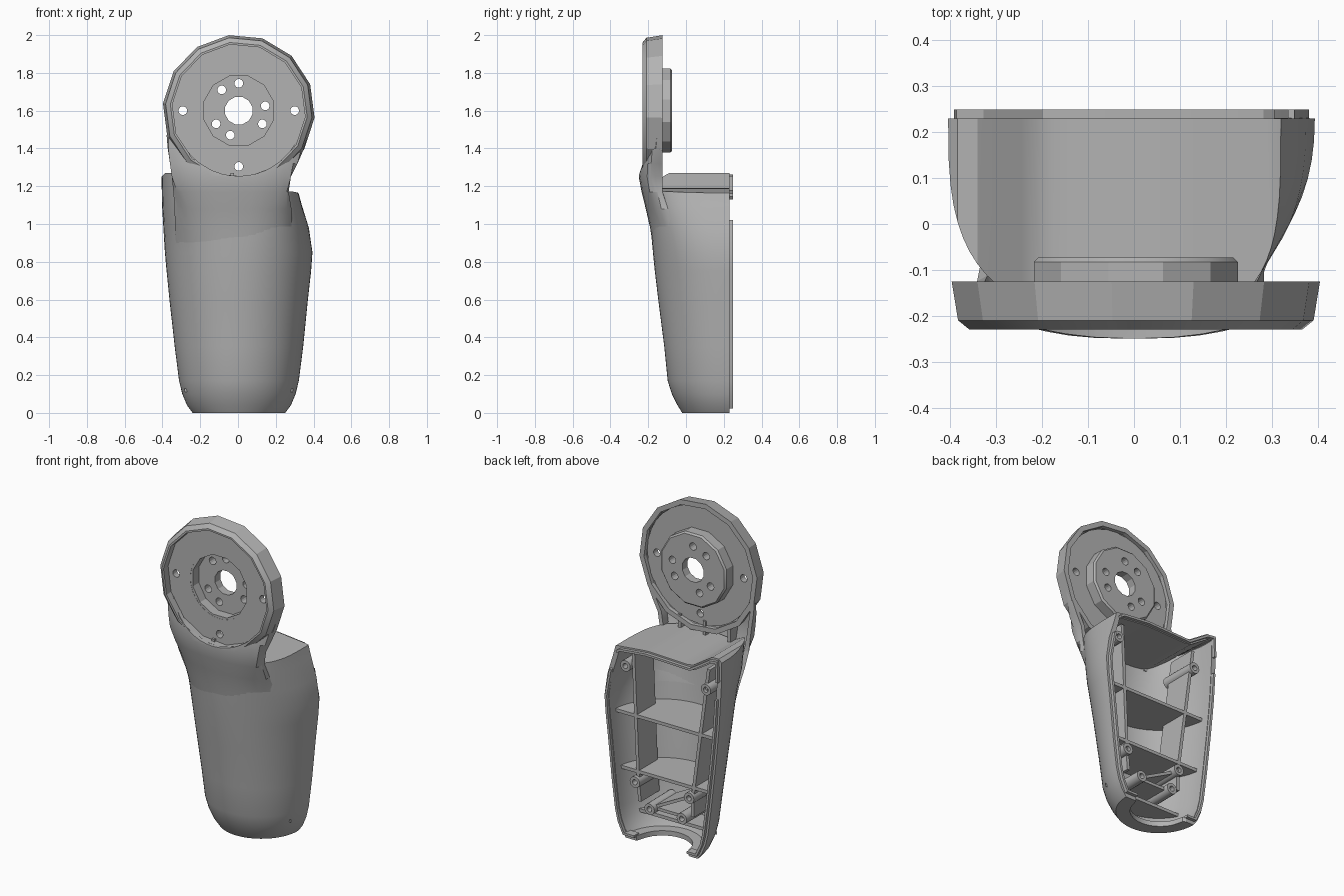
import bpy, bmesh, math
from mathutils import Vector

cube = bpy.data.objects.get("Cube")
if cube:
    bpy.data.objects.remove(cube, do_unlink=True)

grey = bpy.data.materials.new("plain grey")
grey.use_nodes = True
grey.diffuse_color = (0.45, 0.45, 0.45, 1)
grey.node_tree.nodes["Principled BSDF"].inputs["Base Color"].default_value = (0.45, 0.45, 0.45, 1)

HEAD_X, HEAD_Z, BACK, STEPS = .004, 1.6, .23, 32
SHARP = math.radians(25)


def activate(ob):
    bpy.ops.object.select_all(action='DESELECT')
    ob.select_set(True)
    bpy.context.view_layer.objects.active = ob


def finish(bm, name, thickness=0, offset=-1, outward=None):
    bmesh.ops.remove_doubles(bm, verts=bm.verts, dist=0.0004)
    bmesh.ops.recalc_face_normals(bm, faces=bm.faces)
    if outward is not None:
        c = Vector(outward)
        if sum(f.normal.dot(f.calc_center_median() - c) * f.calc_area() for f in bm.faces) < 0:
            bmesh.ops.reverse_faces(bm, faces=bm.faces)
    me = bpy.data.meshes.new(name)
    bm.to_mesh(me)
    bm.free()
    ob = bpy.data.objects.new(name, me)
    bpy.context.collection.objects.link(ob)
    me.materials.append(grey)
    activate(ob)
    if thickness:
        m = ob.modifiers.new("wall", 'SOLIDIFY')
        m.thickness, m.offset, m.use_even_offset = thickness, offset, True
        bpy.ops.object.modifier_apply(modifier=m.name)
    bpy.ops.object.shade_smooth_by_angle(angle=SHARP)
    return ob


def cut(ob, cutter):
    m = ob.modifiers.new("cut", 'BOOLEAN')
    m.operation, m.solver, m.object = 'DIFFERENCE', 'EXACT', cutter
    activate(ob)
    bpy.ops.object.modifier_apply(modifier=m.name)
    bpy.data.objects.remove(cutter, do_unlink=True)
    bpy.ops.object.shade_smooth_by_angle(angle=SHARP)


def interp(table, t):
    for a, b in zip(table, table[1:]):
        if t <= b[0]:
            k = max(0, (t - a[0]) / (b[0] - a[0]))
            return [u + (v - u) * k for u, v in zip(a, b)][1:]
    return table[-1][1:]


def section(xl, xr, front, pl, pr):
    """U-shaped cross-section, from the left wall round the front to the right wall."""
    pts = []
    for i in range(STEPS + 1):
        t = math.pi * i / STEPS
        c, s = math.cos(t), max(0, math.sin(t))
        w, p = (xr, pr) if c > 0 else (xl, pl)
        x = math.copysign(w * abs(c) ** (2 / p), c)
        pts.append((x, BACK - (BACK - front) * s ** (2 / p)))
    return pts


def bridge(bm, a, b):
    for i in range(len(a) - 1):
        bm.faces.new((a[i], a[i + 1], b[i + 1], b[i]))


def lathe(bm, profile, sides, x=HEAD_X, z=HEAD_Z, phase=0):
    """Closed (radius, y) profile spun round an axis along y."""
    rings = []
    for k in range(sides):
        a = math.radians(phase) + 2 * math.pi * k / sides
        rings.append([bm.verts.new((x + r * math.cos(a), y, z + r * math.sin(a))) for r, y in profile])
    for k in range(sides):
        a, b = rings[k], rings[(k + 1) % sides]
        bridge(bm, a + a[:1], b + b[:1])


def rod(bm, x, z, r, y0, y1, sides):
    ends = [[bm.verts.new((x + r * math.cos(2 * math.pi * k / sides), y,
                           z + r * math.sin(2 * math.pi * k / sides))) for k in range(sides)]
            for y in (y0, y1)]
    bridge(bm, ends[0] + ends[0][:1], ends[1] + ends[1][:1])
    bm.faces.new(ends[0])
    bm.faces.new(ends[1])


def rods(name, spots, r, sides=14):
    bm = bmesh.new()
    for x, z in spots:
        rod(bm, x + HEAD_X, z, r, -.5, .3, sides)
    ob = finish(bm, name)
    ob.hide_render = True
    return ob


def ribbon(name, path, y0, y1, thickness):
    bm = bmesh.new()
    bridge(bm, *[[bm.verts.new((x, y, z)) for x, z in path] for y in (y0, y1)])
    return finish(bm, name, thickness, 0)


# Body shell: height, right-hand width, left-hand width, front, roundness of both sides
BODY = [(0, .24, .25, -.02, 2, 2), (.04, .27, .28, -.045, 2, 2), (.1, .295, .305, -.075, 2, 2),
        (.17, .312, .322, -.097, 2, 2), (.35, .335, .345, -.115, 2, 2), (.6, .363, .37, -.147, 2.05, 2.05),
        (.75, .378, .387, -.165, 2.1, 2.1), (.85, .387, .394, -.175, 2.15, 2.2),
        (.98, .395, .375, -.187, 2.3, 2.5), (1.1, .402, .338, -.195, 2.7, 3.2), (1.17, .405, .32, -.2, 3, 3.6)]
ROOF = [(-.405, 1.25), (-.385, 1.27), (-.34, 1.27), (-.2, 1.18), (.1, 1.19), (.3, 1.17), (.32, 1.165)]


def roof(x):
    return interp(ROOF, x)[0]


def floor_edge(x):
    return BACK - math.sqrt(max(0, .17 ** 2 - x * x))


bm = bmesh.new()
rings = []
for z, *shape in BODY:
    top = z == BODY[-1][0]
    rings.append([bm.verts.new((x, y, roof(x) if top else z)) for x, y in section(*shape)])
for a, b in zip(rings, rings[1:]):
    bridge(bm, a, b)
bridge(bm, rings[-1], [bm.verts.new((v.co.x, BACK, v.co.z)) for v in rings[-1]])
bridge(bm, rings[0], [bm.verts.new((v.co.x, max(v.co.y, floor_edge(v.co.x)), 0)) for v in rings[0]])
finish(bm, "body_shell", .03, -1, (0, .1, .6))

# Neck that grows out of the body front: height, side limits, back limit, then the curve of its front
NECK = [(.85, .33, .3, .02, .382, .388, -.17, 2.15), (.98, .333, .3, -.04, .396, .378, -.19, 2.4),
        (1.08, .336, .283, -.095, .42, .41, -.213, 2.5), (1.17, .342, .268, -.125, .46, .46, -.235, 2.6),
        (1.25, .35, .28, -.125, .5, .5, -.25, 2.6), (1.32, .36, .315, -.125, .5, .5, -.243, 2.8),
        (1.4, .372, .35, -.125, .5, .5, -.232, 3), (1.47, .378, .372, -.125, .5, .5, -.225, 3)]
bm = bmesh.new()
rings = [[bm.verts.new((max(-xl, min(xr, x)), min(base, y), z)) for x, y in section(wl, wr, front, p, p)]
         for z, xl, xr, base, wl, wr, front, p in NECK]
for a, b in zip(rings, rings[1:]):
    bridge(bm, a, b)
neck = finish(bm, "neck", .025, -1, (0, 0, 1.2))
cut(neck, rods("neck_cutter", [(0, HEAD_Z)], .346, 48))
for i, x in enumerate((.14, -.03, -.2)):
    ribbon("neck_rib_%d" % (i + 1), [(x, 1.14), (x, 1.27)], -.2, -.135, .02)

# Round head: faceted rim, recessed plate and hub
bm = bmesh.new()
lathe(bm, [(.372, -.15), (.372, -.125), (.403, -.125), (.389, -.21), (.364, -.23), (.353, -.23), (.353, -.17)],
      14, phase=97.5)
finish(bm, "head_rim")

bm = bmesh.new()
lathe(bm, [(.2, -.185), (.362, -.185), (.362, -.145), (.2, -.145)], 32)
plate = finish(bm, "head_plate")
cut(plate, rods("plate_holes", [(-.296, 1.6), (.296, 1.6), (0, 1.305)], .023))

bm = bmesh.new()
lathe(bm, [(.075, -.073), (.22, -.073), (.23, -.083), (.23, -.184), (.19, -.184), (.19, -.125), (.075, -.125)],
      12, phase=15)
hub = finish(bm, "hub")
cut(hub, rods("hub_holes", [(0, 1.745), (-.09, 1.71), (.14, 1.625), (.125, 1.53), (-.045, 1.47), (-.12, 1.53)],
              .023))

# Raised lip round the open back
LEVELS = [.03, .1, .17, .35, .6, .75, .85, 1.02]
for side, col, label in ((-1, 0, "right"), (1, 1, "left")):
    path = [(side * .18, .03)] + [(side * (interp(BODY, z)[col] - .02), z) for z in LEVELS]
    ribbon("back_lip_" + label, path, .2, .25, .014)
path = [(-.385, 1.13)] + [(x, roof(x) - .017) for x in (-.38, -.33, -.2, .1, .28)] + [(.302, 1.14)]
ribbon("back_lip_top", path, .2, .25, .014)

# Shelves across the inside
for name, z, back in (("upper_shelf", .73, .18), ("middle_shelf", .39, .18), ("lower_shelf", .11, .1)):
    xl, xr, front, pl, pr = interp(BODY, z)
    pts = section(xl - .015, xr - .015, front + .015, pl, pr)
    bm = bmesh.new()
    face = bm.faces.new([bm.verts.new((x, min(y, back), z)) for x, y in pts])
    new = bmesh.ops.extrude_face_region(bm, geom=[face])["geom"]
    bmesh.ops.translate(bm, vec=(0, 0, .02), verts=[v for v in new if isinstance(v, bmesh.types.BMVert)])
    finish(bm, name)

# Upright ribs and the braces between the low bosses
ribbon("rib_left", [(.235, 1.14), (.2, .34), (.19, .22)], 0, .18, .02)
ribbon("rib_right", [(-.28, 1.16), (-.17, .34), (-.17, .22)], 0, .18, .02)
ribbon("boss_brace_low", [(.11, .2), (-.11, .2)], -.03, .17, .018)
ribbon("boss_brace_slanted", [(.11, .2), (-.16, .34)], -.03, .17, .018)

# Hollow screw bosses, reaching to the inside of the front wall
for i, (x, z, start) in enumerate([(.275, 1.04, 0), (-.275, 1.04, -.03), (.21, .34, .03), (-.16, .34, -.01),
                                   (.11, .2, -.025), (-.11, .2, -.025)]):
    bm = bmesh.new()
    lathe(bm, [(.016, start), (.036, start), (.034, .2), (.016, .2)], 16, x, z)
    finish(bm, "screw_boss_%d" % (i + 1))
